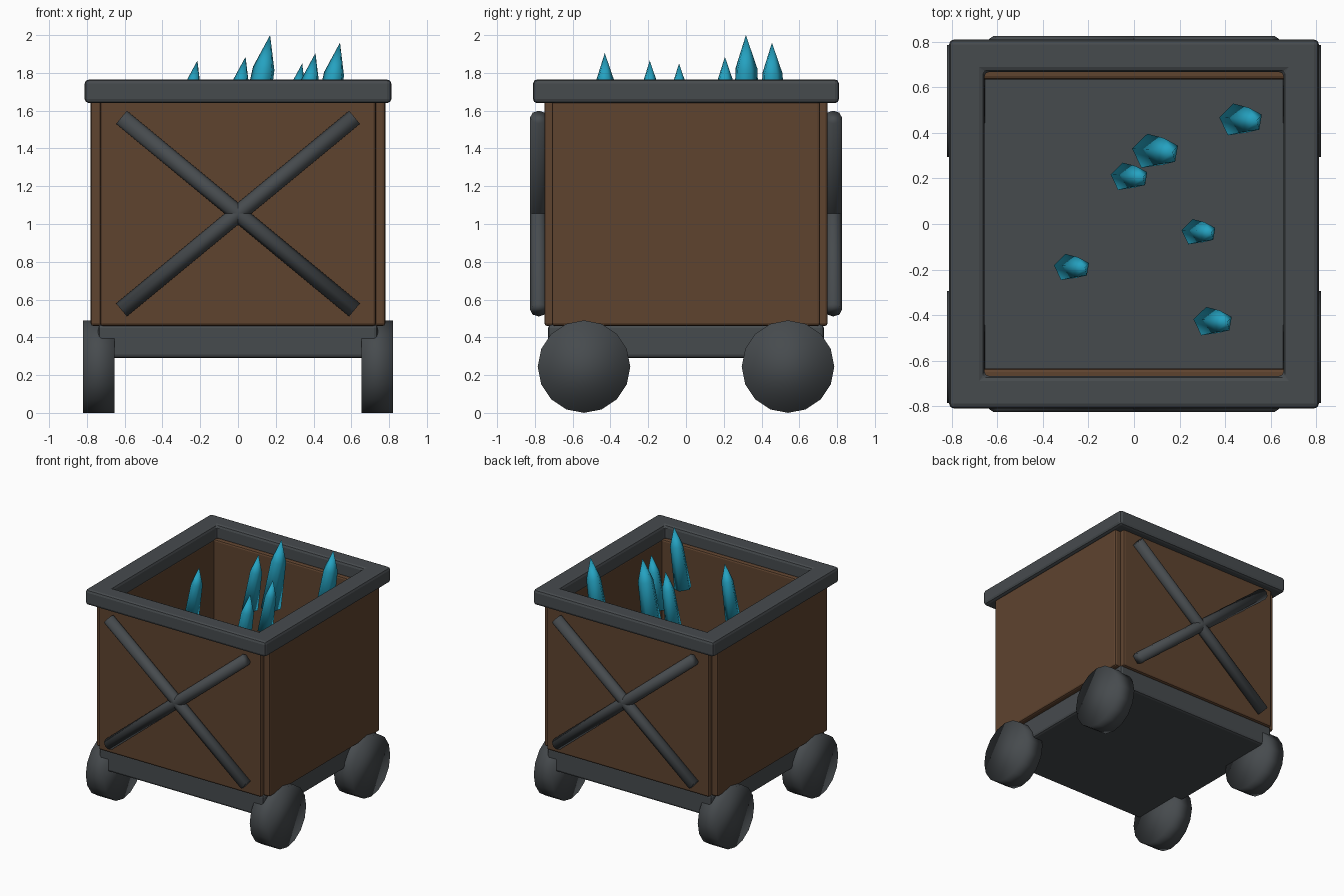
import bpy, bmesh, math
from mathutils import Matrix, Vector

if "Cube" in bpy.data.objects:
    bpy.data.objects.remove(bpy.data.objects["Cube"])


def material(name, rgb):
    m = bpy.data.materials.new(name)
    m.diffuse_color = (*rgb, 1)
    m.use_nodes = True
    m.node_tree.nodes["Principled BSDF"].inputs["Base Color"].default_value = m.diffuse_color
    return m


IRON = material("dark iron", (0.062, 0.070, 0.076))
WOOD = material("brown wood", (0.112, 0.056, 0.028))
GEM = material("blue crystal", (0.018, 0.36, 0.53))


def finish(name, bm, mat, smooth=False, bevel=0):
    bmesh.ops.recalc_face_normals(bm, faces=bm.faces)
    mesh = bpy.data.meshes.new(name)
    bm.to_mesh(mesh)
    bm.free()
    mesh.materials.append(mat)
    for p in mesh.polygons:
        p.use_smooth = smooth
    ob = bpy.data.objects.new(name, mesh)
    bpy.context.collection.objects.link(ob)
    if bevel:
        b = ob.modifiers.new("bevel", 'BEVEL')
        b.width, b.segments = bevel, 2
    return ob


def box(name, lo, hi, mat, bevel):
    bm = bmesh.new()
    bmesh.ops.create_cube(bm, size=1)
    lo, hi = Vector(lo), Vector(hi)
    for v in bm.verts:
        v.co = (lo + hi) / 2 + Vector(a * b for a, b in zip(v.co, hi - lo))
    return finish(name, bm, mat, bevel=bevel)


def rod(name, a, b, radius, sides, mat):
    a, b = Vector(a), Vector(b)
    bm = bmesh.new()
    rot = (b - a).to_track_quat('Z', 'Y').to_matrix().to_4x4()
    bmesh.ops.create_cone(bm, cap_ends=True, segments=sides, radius1=radius,
                          radius2=radius, depth=(b - a).length,
                          matrix=Matrix.Translation((a + b) / 2) @ rot)
    return finish(name, bm, mat, smooth=True)


# Base slab, also the floor of the bin
box("base", (-0.74, -0.73, 0.29), (0.74, 0.73, 0.47), IRON, 0.02)

# Wooden walls, iron cross braces and wheels on both sides
for s, yn, xn in ((-1, "front", "left"), (1, "back", "right")):
    ys, xs = sorted((s * 0.75, s * 0.635)), sorted((s * 0.78, s * 0.66))
    box(yn + "_wall", (-0.73, ys[0], 0.46), (0.73, ys[1], 1.66), WOOD, 0.015)
    box(xn + "_wall", (xs[0], -0.71, 0.46), (xs[1], 0.71, 1.66), WOOD, 0.015)
    for d in (-1, 1):
        rod(yn + "_brace", (-0.617 * d, s * 0.78, 0.545),
            (0.617 * d, s * 0.78, 1.565), 0.045, 8, IRON)
        rod(yn + "_wheel", (d * 0.655, s * 0.54, 0.245),
            (d * 0.82, s * 0.54, 0.245), 0.245, 16, IRON)

# Iron rim: rectangular section swept around four mitred corners
bm = bmesh.new()
section = ((0.812, 0.81, 1.64), (0.812, 0.81, 1.765),
           (0.657, 0.668, 1.765), (0.657, 0.668, 1.64))
rings = [[bm.verts.new((x * sx, y * sy, z)) for x, y, z in section]
         for sx, sy in ((-1, -1), (1, -1), (1, 1), (-1, 1))]
for i in range(4):
    p, q = rings[i], rings[(i + 1) % 4]
    for j in range(4):
        k = (j + 1) % 4
        bm.faces.new((p[j], q[j], q[k], p[k]))
finish("rim", bm, IRON, bevel=0.022)

# Crystals: five-sided tapered shafts with pointed tips, leaning to the right
for tx, ty, tz in ((0.17, 0.317, 2.0), (0.54, 0.455, 1.96), (0.41, -0.43, 1.905),
                   (0.04, 0.206, 1.885), (-0.215, -0.192, 1.865), (0.34, -0.037, 1.85)):
    k = (tz - 1.425) / 0.575
    bm = bmesh.new()
    rows = []
    for r, h in ((0.08, 0), (0.061, 0.40)):
        rows.append([bm.verts.new((r * math.cos(a), r * math.sin(a), h))
                     for a in (math.radians(170 + 72 * i) for i in range(5))])
    tip = bm.verts.new((0, 0, 0.58))
    bm.faces.new(rows[0])
    for i in range(5):
        j = (i + 1) % 5
        bm.faces.new((rows[0][i], rows[0][j], rows[1][j], rows[1][i]))
        bm.faces.new((rows[1][i], rows[1][j], tip))
    bm.transform(Matrix.Rotation(math.radians(10), 4, 'Y') @ Matrix.Scale(k, 4))
    bm.transform(Matrix.Translation(Vector((tx, ty, tz)) - tip.co))
    finish("crystal", bm, GEM, smooth=True)
